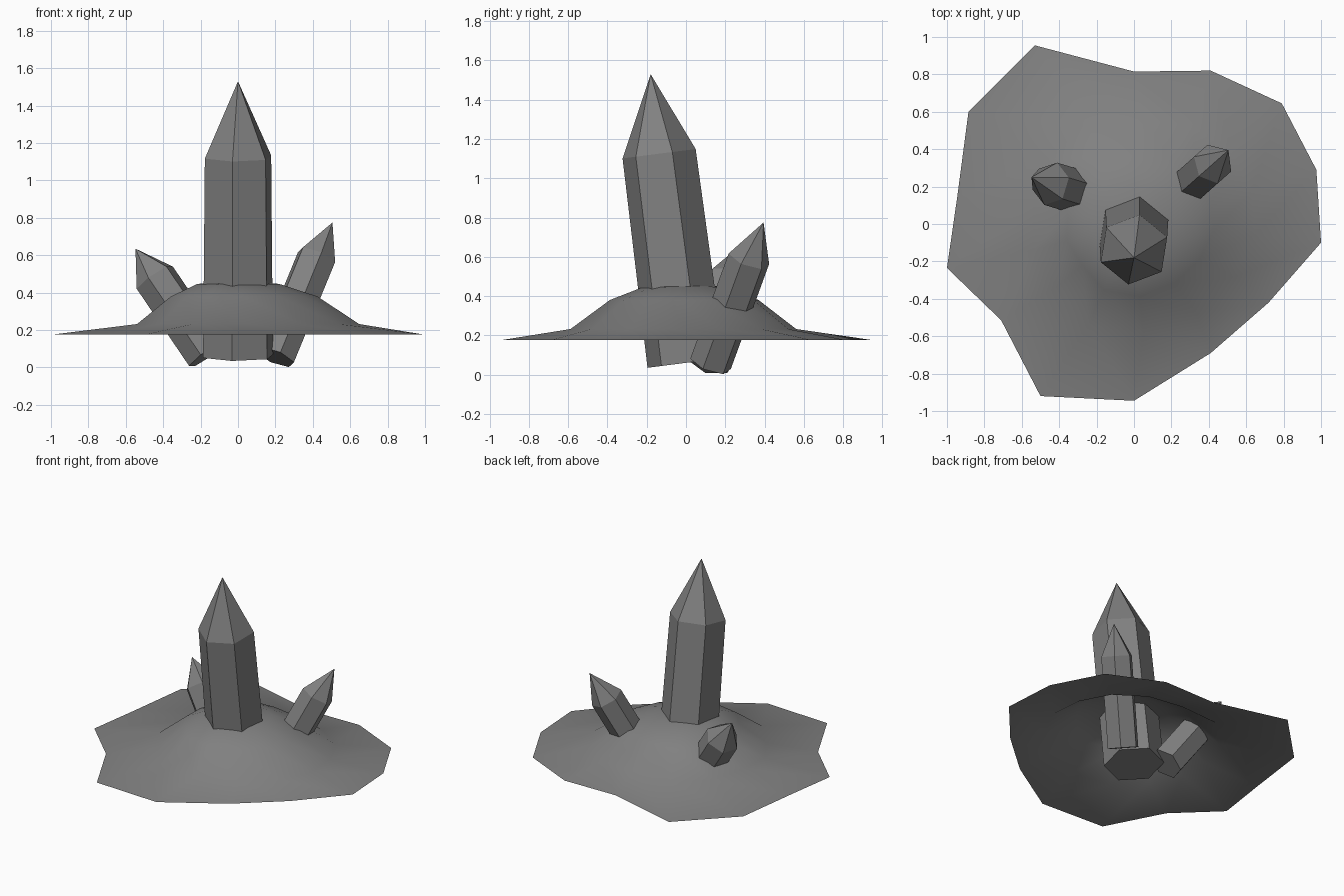
import bpy, bmesh, math
from mathutils import Vector

if "Cube" in bpy.data.objects:
    bpy.data.objects.remove(bpy.data.objects["Cube"])

grey = bpy.data.materials.new("stone grey")
grey.diffuse_color = (0.22, 0.22, 0.22, 1)
grey.use_nodes = True
grey.node_tree.nodes["Principled BSDF"].inputs["Base Color"].default_value = grey.diffuse_color


def make_object(name, bm):
    bmesh.ops.recalc_face_normals(bm, faces=bm.faces[:])
    mesh = bpy.data.meshes.new(name)
    bm.to_mesh(mesh)
    bm.free()
    mesh.materials.append(grey)
    ob = bpy.data.objects.new(name, mesh)
    bpy.context.collection.objects.link(ob)
    return ob


def bridge(bm, a, b):
    n = len(a)
    for i in range(n):
        bm.faces.new((a[i], a[(i + 1) % n], b[(i + 1) % n], b[i]))


def crystal(name, base, shoulder, apex, r0, r1, phase):
    """Six-sided leaning prism with a pointed tip; phase is measured in degrees from ref."""
    base, shoulder, apex = Vector(base), Vector(shoulder), Vector(apex)
    axis = (shoulder - base).normalized()
    flat = Vector((axis.x, axis.y, 0)).normalized()
    u = (flat - axis * flat.dot(axis)).normalized()   # towards the lean
    v = axis.cross(u)
    bm = bmesh.new()

    def ring(c, r):
        angles = [math.radians(phase + 60 * i) for i in range(6)]
        return [bm.verts.new(c + (u * math.cos(a) + v * math.sin(a)) * r) for a in angles]

    low, high = ring(base, r0), ring(shoulder, r1)
    tip = bm.verts.new(apex)
    bm.faces.new(low)
    bridge(bm, low, high)
    for i in range(6):
        bm.faces.new((high[i], high[(i + 1) % 6], tip))
    return make_object(name, bm)


# Crystals
crystal("main_crystal", (0, 0, 0.06), (0, -0.137, 1.125), (0, -0.18, 1.53), 0.2, 0.19, -9)
crystal("right_crystal", (0.2, 0.125, 0.055), (0.42, 0.32, 0.59), (0.505, 0.395, 0.775), 0.11, 0.11, 0)
crystal("left_crystal", (-0.165, 0.13, 0.068), (-0.445, 0.215, 0.48), (-0.548, 0.25, 0.635), 0.118, 0.118, 30)

# Mound: open sheet with an irregular rim and rounder inner rings
rim = [(-0.53, 0.955), (0, 0.815), (0.41, 0.82), (0.79, 0.645), (0.975, 0.29), (1, -0.1),
       (0.72, -0.42), (0.41, -0.69), (0, -0.945), (-0.5, -0.92), (-0.71, -0.515),
       (-1, -0.235), (-0.945, 0.145), (-0.885, 0.6)]
bm = bmesh.new()
outer = [bm.verts.new((x, y, 0.175)) for x, y in rim]
for radius, z, off in ((0.6, 0.232, 0.05), (0.395, 0.38, 0.03), (0.22, 0.447, 0)):
    inner = []
    for x, y in rim:
        d = math.hypot(x, y)
        r = radius * (0.65 + 0.35 * d)
        inner.append(bm.verts.new((x / d * r + off, y / d * r, z)))
    bridge(bm, outer, inner)
    outer = inner
top = bm.verts.new((0, 0, 0.46))
for i in range(len(outer)):
    bm.faces.new((outer[i], outer[(i + 1) % len(outer)], top))
for f in bm.faces:
    f.smooth = True
mound = make_object("mound", bm)
if mound.data.polygons[-1].normal.z < 0:
    mound.data.flip_normals()
